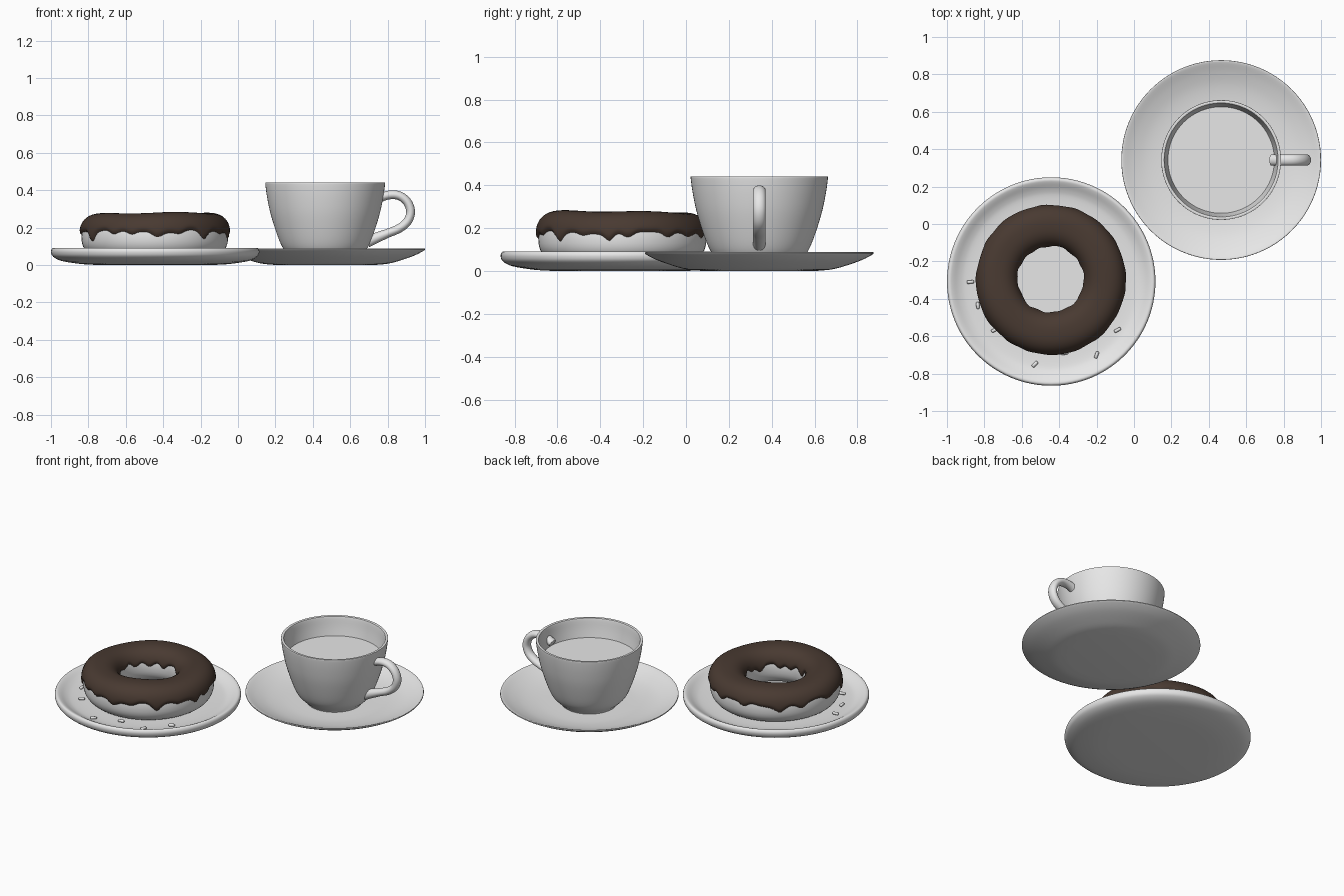
import bpy, bmesh, math, random
from mathutils import Vector, Matrix

if "Cube" in bpy.data.objects:
    bpy.data.objects.remove(bpy.data.objects["Cube"])

random.seed(4)


def material(name, rgb):
    m = bpy.data.materials.new(name)
    m.diffuse_color = (*rgb, 1)
    m.use_nodes = True
    m.node_tree.nodes["Principled BSDF"].inputs["Base Color"].default_value = m.diffuse_color
    return m


white = material("white_porcelain", (0.8, 0.8, 0.8))
brown = material("chocolate_brown", (0.066, 0.042, 0.031))


def finish(bm, name, mat, loc=(0, 0, 0), angle=50):
    bmesh.ops.recalc_face_normals(bm, faces=bm.faces)
    me = bpy.data.meshes.new(name)
    bm.to_mesh(me)
    bm.free()
    me.materials.append(mat)
    me.shade_smooth()
    me.set_sharp_from_angle(angle=math.radians(angle))
    ob = bpy.data.objects.new(name, me)
    ob.location = loc
    bpy.context.collection.objects.link(ob)
    return ob


def spline(pts, n=4):
    """Catmull-Rom curve through the points."""
    p = [Vector(q) for q in pts]
    p = [2 * p[0] - p[1]] + p + [2 * p[-1] - p[-2]]
    out = []
    for a, b, c, d in zip(p, p[1:], p[2:], p[3:]):
        for k in range(n):
            t = k / n
            out.append(0.5 * (2 * b + (c - a) * t + (2 * a - 5 * b + 4 * c - d) * t * t
                              + (3 * b - a - 3 * c + d) * t ** 3))
    return out + [p[-2]]


def grid(bm, rows, wrap_rows=False, wrap_cols=True):
    """Skin rows of points with quads."""
    vs = [[bm.verts.new(p) for p in r] for r in rows]
    n, m = len(vs), len(vs[0])
    for i in range(n if wrap_rows else n - 1):
        for j in range(m if wrap_cols else m - 1):
            a, b = vs[i], vs[(i + 1) % n]
            bm.faces.new((a[j], a[(j + 1) % m], b[(j + 1) % m], b[j]))
    return vs


def lathe(name, profile, mat, loc, segs=96, closed=False):
    bm = bmesh.new()
    rows = [[(r * math.cos(2 * math.pi * j / segs), r * math.sin(2 * math.pi * j / segs), z)
             for j in range(segs)] for r, z in profile]
    vs = grid(bm, rows, wrap_rows=closed)
    if not closed:
        bm.faces.new(vs[0])
        bm.faces.new(vs[-1])
    return finish(bm, name, mat, loc)


PLATE = (-0.4425, -0.3075, 0)
SAUCER = (0.466, 0.342, 0)
DONUT = (-0.445, -0.297, 0)

# plate and saucer
lathe("plate", spline([(0.30, 0), (0.40, 0.006), (0.50, 0.022), (0.545, 0.044), (0.557, 0.068),
                       (0.553, 0.086), (0.542, 0.091), (0.525, 0.085), (0.49, 0.066),
                       (0.45, 0.055), (0.36, 0.05), (0.20, 0.05)]), white, PLATE)
lathe("saucer", spline([(0.26, 0), (0.34, 0.008), (0.41, 0.027), (0.48, 0.052), (0.528, 0.077),
                        (0.533, 0.084), (0.525, 0.087), (0.47, 0.064), (0.40, 0.042),
                        (0.32, 0.029), (0.24, 0.025), (0.10, 0.025)]), white, SAUCER)

# cup wall, open at the top
lathe("cup", spline([(0.165, 0.022), (0.172, 0.035), (0.20, 0.06), (0.228, 0.095), (0.256, 0.16),
                     (0.29, 0.267), (0.31, 0.36), (0.32, 0.432), (0.317, 0.44), (0.307, 0.44),
                     (0.302, 0.43), (0.292, 0.36), (0.272, 0.267), (0.235, 0.16),
                     (0.18, 0.075), (0.10, 0.05)]), white, SAUCER)
# drink surface
lathe("drink", [(0.287, 0.314), (0.287, 0.32)], white, SAUCER)

# cup handle: oval section swept along a side curve
path = spline([(0.735, 0.345), (0.78, 0.368), (0.83, 0.376), (0.872, 0.366), (0.908, 0.333),
               (0.923, 0.283), (0.905, 0.232), (0.86, 0.195), (0.80, 0.17), (0.745, 0.148),
               (0.69, 0.125)], 5)
rows = []
for i, p in enumerate(path):
    t = (path[min(i + 1, len(path) - 1)] - path[max(i - 1, 0)]).normalized()
    nrm = Vector((-t.y, t.x))
    flare = 1 + 0.35 * max(0, (i / (len(path) - 1) - 0.8) / 0.2)
    ring = []
    for j in range(20):
        a = 2 * math.pi * j / 20
        q = p + nrm * (0.0235 * flare * math.cos(a))
        ring.append((q.x, SAUCER[1] + 0.03 * math.sin(a), q.y))
    rows.append(ring)
bm = bmesh.new()
ends = grid(bm, rows)
bm.faces.new(ends[0])
bm.faces.new(ends[-1])
finish(bm, "cup_handle", white)

# donut dough: rounded-square ring section
MAJOR, RX, RZ, ZC, POW = 0.288, 0.104, 0.105, 0.152, 2.4


def section(phi, off=0.0):
    """Point on the dough section; phi runs from the top, positive outward."""
    s, c = math.sin(phi), math.cos(phi)
    f = lambda v: math.copysign(abs(v) ** (2 / POW), v)
    return MAJOR + (RX + off) * f(s), ZC + (RZ + off) * f(c)


def phi_at(z):
    v = max(-1, min(1, (z - ZC) / RZ))
    return math.acos(math.copysign(abs(v) ** (POW / 2), v))


lathe("donut_dough", [section(2 * math.pi * k / 40) for k in range(40)], white, DONUT, closed=True)

# icing: wavy shell over the dough with drips (angle, depth, width in degrees)
outer_drips = [(4, .03, 5), (33, .03, 5), (52, .015, 5), (70, .035, 5), (96, .03, 5), (129, .04, 6),
               (149, .03, 5), (178, .02, 6), (212, .05, 5), (236, .025, 5), (252, .015, 4),
               (272, .03, 5), (290, .015, 5), (312, .045, 5), (332, .015, 5), (351, .035, 4)]
inner_drips = [(a + random.uniform(-8, 8), random.uniform(.015, .05), 8) for a in range(0, 360, 30)]


def drip(drips, deg):
    return sum(d * math.exp(-(((deg - a + 180) % 360 - 180) / w) ** 2) for a, d, w in drips)


N, M = 240, 26
rows = []
for i in range(N):
    deg = 360 * i / N
    t = math.radians(deg)
    wob = 0.006 * math.sin(5 * t) + 0.004 * math.sin(11 * t + 1)
    po = phi_at(0.174 + wob - drip(outer_drips, deg))
    pi_ = phi_at(0.185 + wob - drip(inner_drips, deg))
    swell = 0.005 * math.cos(t - math.radians(300)) + 0.003 * math.sin(4 * t)
    row = []
    for k in range(M + 1):
        u = k / M
        phi = -pi_ + (po + pi_) * u
        edge = min(u, 1 - u)
        off = 0.011 + (0.008 + swell) * max(0, math.cos(phi))
        if edge < 0.001:
            off = -0.008
        elif edge < 0.05:
            off *= 0.75
        r, z = section(phi, off)
        row.append((r * math.cos(t), r * math.sin(t), z))
    rows.append(row)
bm = bmesh.new()
grid(bm, rows, wrap_rows=True, wrap_cols=False)
finish(bm, "donut_icing", brown, DONUT, 60)

# sprinkles scattered on the plate: x, y, heading in degrees
for x, y, h in [(-.875, -.31, 5), (-.835, -.435, 95), (-.745, -.567, 25), (-.53, -.75, 45),
                (-.37, -.69, 10), (-.2, -.7, 70), (-.088, -.567, 30)]:
    s = lathe("sprinkle", [(0.005, -0.019), (0.009, -0.015), (0.009, 0.015), (0.005, 0.019)],
              white, (0, 0, 0), 12)
    s.data.transform(Matrix.Translation((x, y, 0.062)) @ Matrix.Rotation(math.radians(h), 4, 'Z')
                     @ Matrix.Rotation(math.pi / 2, 4, 'Y'))
